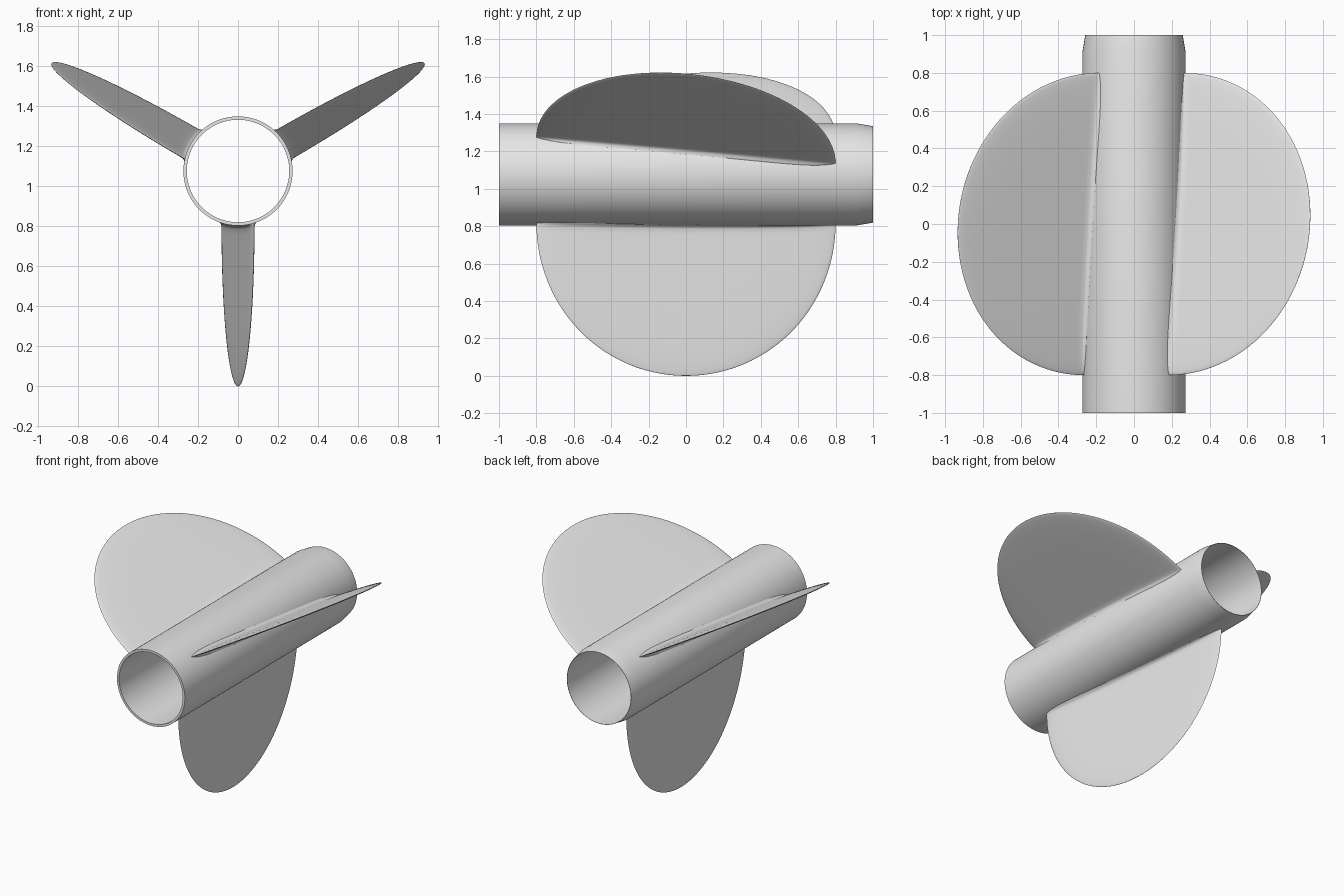
import bpy, bmesh, math

if "Cube" in bpy.data.objects:
    bpy.data.objects.remove(bpy.data.objects["Cube"])

HUB_Z = 1.077      # height of the hub axis
HUB_R = 0.273      # hub outer radius
BORE_R = 0.256     # hub inner radius
TIP_R = 1.077      # blade tip distance from the axis
CHORD = 0.80       # half length of the blade root
PITCH = 0.08       # sideways shift of the root ends
HALF_THICK = 0.013

grey = bpy.data.materials.new("plain grey")
grey.diffuse_color = (0.8, 0.8, 0.8, 1)
grey.use_nodes = True
grey.node_tree.nodes["Principled BSDF"].inputs["Base Color"].default_value = grey.diffuse_color


def loft(name, loops, closed):
    """Skin a list of equal-length point loops; closed joins last loop to first."""
    bm = bmesh.new()
    rows = [[bm.verts.new(p) for p in loop] for loop in loops]
    n = len(rows[0])
    for j in range(len(rows) if closed else len(rows) - 1):
        a, b = rows[j], rows[(j + 1) % len(rows)]
        for i in range(n):
            k = (i + 1) % n
            bm.faces.new((a[i], a[k], b[k], b[i]))
    if not closed:
        bm.faces.new(rows[0])
        bmesh.ops.remove_doubles(bm, verts=bm.verts, dist=1e-5)
    bmesh.ops.recalc_face_normals(bm, faces=bm.faces)
    mesh = bpy.data.meshes.new(name)
    bm.to_mesh(mesh)
    bm.free()
    mesh.materials.append(grey)
    obj = bpy.data.objects.new(name, mesh)
    bpy.context.collection.objects.link(obj)
    obj.location.z = HUB_Z
    bpy.ops.object.select_all(action='DESELECT')
    obj.select_set(True)
    bpy.context.view_layer.objects.active = obj
    bpy.ops.object.shade_smooth_by_angle(angle=math.radians(30))
    return obj


# Hub: open tube along y, chamfered to a thin lip at the back
def ring(r, y, n=96):
    return [(r * math.cos(2 * math.pi * i / n), y, r * math.sin(2 * math.pi * i / n))
            for i in range(n)]


hub_profile = [(BORE_R, -1), (HUB_R, -1), (HUB_R, 0.91), (BORE_R + 0.002, 1), (BORE_R, 1)]
loft("hub", [ring(r, y) for r, y in hub_profile], True)


# Blade: thin pitched half disc with a small fillet where it meets the hub
def blade_section(theta, fillet, lift, n=64):
    half = CHORD * math.cos(theta)
    pts = []
    for i in range(n):
        a = 2 * math.pi * i / n
        s = math.cos(a)
        y = s * half
        rho = min(1, math.hypot(s * math.cos(theta), math.sin(theta)))
        side = math.copysign(1, math.sin(a)) if abs(math.sin(a)) > 1e-6 else 0
        h = HALF_THICK * math.sqrt(max(0, 1 - rho ** 6)) + fillet * (1 - s ** 8)
        off = -PITCH * y / CHORD + side * h
        root = math.sqrt(HUB_R ** 2 - off ** 2) + lift
        pts.append((root + (TIP_R - root) * math.sin(theta), y, off))
    return pts


fillet_rows = [(0, 0.022, -0.006), (0, 0.019, 0), (0.006, 0.010, 0),
               (0.014, 0.004, 0), (0.024, 0.001, 0)]
span_rows = [(math.pi / 2 * j / 28, 0, 0) for j in range(1, 29)]
sections = [blade_section(*row) for row in fillet_rows + span_rows]

for label, angle in (("right", 30), ("left", 150), ("bottom", 270)):
    blade = loft("blade_" + label, sections, False)
    blade.rotation_euler.y = -math.radians(angle)
